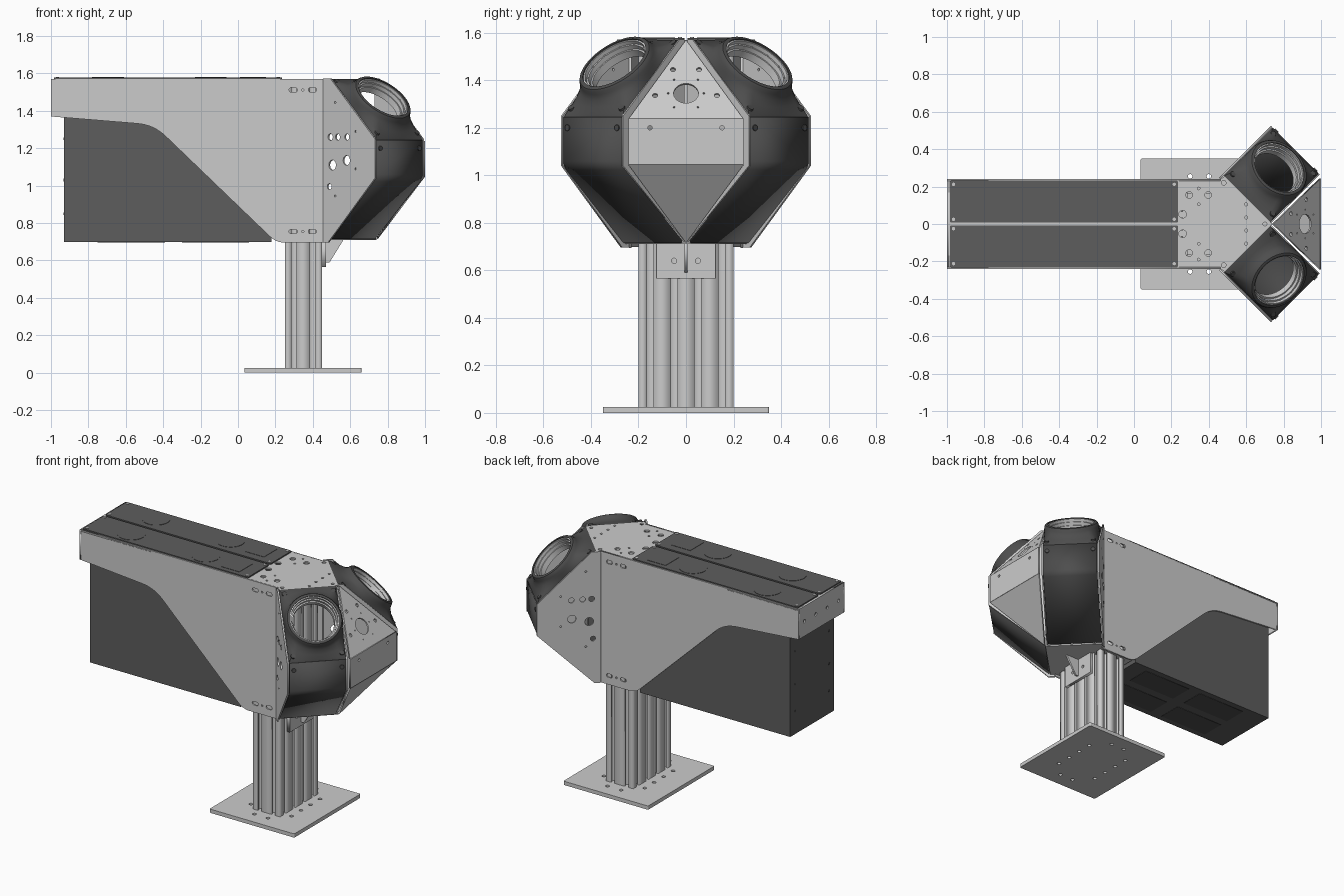
import bpy, bmesh
from math import sin, cos, pi, tan
from mathutils import Matrix, Vector as V

if "Cube" in bpy.data.objects:
    bpy.data.objects.remove(bpy.data.objects["Cube"])


def material(name, v):
    m = bpy.data.materials.new(name)
    m.diffuse_color = (v, v, v, 1)
    m.use_nodes = True
    m.node_tree.nodes["Principled BSDF"].inputs["Base Color"].default_value = m.diffuse_color
    return m


DARK = material("dark_panel", 0.11)
BLACK = material("black_shell", 0.075)


def finish(name, bm, M=Matrix(), mat=None, mirror=False, smooth=False):
    bmesh.ops.remove_doubles(bm, verts=bm.verts, dist=1e-5)
    bmesh.ops.recalc_face_normals(bm, faces=bm.faces)
    bm.transform(M)
    me = bpy.data.meshes.new(name)
    bm.to_mesh(me)
    bm.free()
    ob = bpy.data.objects.new(name, me)
    bpy.context.collection.objects.link(ob)
    if mat:
        me.materials.append(mat)
    if mirror:
        mod = ob.modifiers.new("mirror", 'MIRROR')
        mod.use_axis = (False, True, False)
        mod.use_mirror_merge = False
    if smooth:
        bpy.ops.object.select_all(action='DESELECT')
        ob.select_set(True)
        bpy.context.view_layer.objects.active = ob
        bpy.ops.object.shade_smooth_by_angle(angle=0.6)
    return ob


def frame(o, x, y):
    x, y = V(x).normalized(), V(y).normalized()
    z = x.cross(y)
    return Matrix.Translation(o) @ Matrix((x, y, z)).transposed().to_4x4()


def rounded(pts):
    """Polygon whose points may carry a third value: the corner radius."""
    out = []
    for i, p in enumerate(pts):
        c = V(p[:2])
        if len(p) < 3:
            out.append(c)
            continue
        a = (V(pts[i - 1][:2]) - c).normalized()
        b = (V(pts[(i + 1) % len(pts)][:2]) - c).normalized()
        d = p[2] / tan(a.angle(b) / 2)
        for k in range(9):
            t = k / 8
            out.append(c + a * d * (1 - t) ** 2 + b * d * t ** 2)
    return out


def circle(x, y, r, slot=0, n=20):
    return [V((x + r * cos(t) + (slot if cos(t) > 0 else -slot), y + r * sin(t)))
            for t in ((k + .5) * 2 * pi / n for k in range(n))]


def plate(name, outline, M, thick, holes=(), **kw):
    """Flat sheet with holes; its outer face lies on the frame's XY plane."""
    cu = bpy.data.curves.new(name, 'CURVE')
    cu.dimensions, cu.fill_mode, cu.extrude = '2D', 'BOTH', thick / 2
    for loop in [rounded(outline)] + list(holes):
        s = cu.splines.new('POLY')
        s.points.add(len(loop) - 1)
        s.use_cyclic_u = True
        for q, p in zip(s.points, loop):
            q.co = (p[0], p[1], 0, 1)
    tmp = bpy.data.objects.new("tmp", cu)
    bpy.context.collection.objects.link(tmp)
    me = bpy.data.meshes.new_from_object(tmp.evaluated_get(bpy.context.evaluated_depsgraph_get()))
    bpy.data.objects.remove(tmp)
    bm = bmesh.new()
    bm.from_mesh(me)
    return finish(name, bm, M @ Matrix.Translation((0, 0, -thick / 2)), **kw)


def rect(x0, x1, y0, y1, *r):
    return [(x0, y0, *r), (x1, y0, *r), (x1, y1, *r), (x0, y1, *r)]


def flat(z):
    return Matrix.Translation((0, 0, z))


def pins(name, spots, r, h, M, **kw):
    bm = bmesh.new()
    for p in spots:
        bmesh.ops.create_cone(bm, cap_ends=True, segments=16, radius1=r, radius2=r, depth=h,
                              matrix=Matrix.Translation(p))
    return finish(name, bm, M, **kw)


SIDES = (-1, 1)

# Base plate and slotted column
base_holes = [circle(x, s * .255, .012) for x in (.3, .4) for s in SIDES]
base_holes += [circle(x, y, .012) for x in (.2, .5) for y in (-.15, -.05, .05, .15)]
plate("base_plate", rect(.035, .66, -.35, .35, .01), flat(.025), .025, base_holes)


def slotted(a, b, n):
    """One side of the column section with n T-slots between corners a and b."""
    a, b = V(a), V(b)
    d = (b - a).normalized()
    inn, out = V((-d.y, d.x)), [a]
    for k in range(n):
        c = a + d * (.05 + .1 * k)
        out += [c + d * u + inn * w for u, w in
                ((-.014, 0), (-.014, .012), (-.027, .012), (-.027, .02), (-.014, .034),
                 (.014, .034), (.027, .02), (.027, .012), (.014, .012), (.014, 0))]
    return out


corners = rect(.25, .45, -.2, .2)
section = [p for i in range(4) for p in slotted(corners[i], corners[(i + 1) % 4], (2, 4, 2, 4)[i])]
plate("column", section, flat(1.55), 1.525)

# Support bracket under the head
FRONT = lambda x: frame((x, 0, 0), (0, 1, 0), (0, 0, 1))
plate("bracket_plate", rect(-.125, .125, .565, .72), FRONT(.47), .02,
      [circle(s * .05, .64, .011) for s in SIDES])
plate("bracket_gusset", [(.47, .59), (.49, .59), (.57, .72), (.47, .72)],
      frame((0, -.006, 0), (1, 0, 0), (0, 0, 1)), .012)

# Long side plates, rear end and deck
slots = [h for z in (1.512, .755) for h in (circle(.295, z, .012, .01), circle(.398, z, .012, .01),
                                           circle(.346, z, .006))]
plate("side_plate", [(-1, 1.57), (-1, 1.37), (-.45, 1.325, .25), (.205, .695, .12), (.462, .695), (.462, 1.57)],
      frame((0, -.24, 0), (1, 0, 0), (0, 0, 1)), .01, slots, mirror=True)
plate("rear_end_plate", rect(-.24, .24, 1.37, 1.57), frame((-1, 0, 0), (0, -1, 0), (0, 0, 1)), .01,
      [circle(y, 1.47, .011) for y in (-.18, -.06, .06, .18)])
deck_holes = []
for s in SIDES:
    deck_holes += [circle(x, s * y, r) for x, y, r in
                   ((.295, .155, .018), (.397, .155, .018), (.346, .105, .007), (.346, .19, .007), (.48, .22, .012),
                    (.6, .105, .008), (.6, .035, .008), (.26, .052, .02))]
nose = [(.462, -.24), (.485, -.255), (.74, 0), (.485, .255), (.462, .24)]
plate("deck", [(-.99, .24), (-.99, -.24)] + nose, flat(1.57), .01, deck_holes + [circle(.7, 0, .01)])
plate("head_floor", [(.2, .235), (.2, -.235)] + nose, flat(.72), .01)

# Dark deck covers with access lids and corner screws
plate("deck_cover", rect(-.985, .235, .007, .232, .01), flat(1.578), .008, mat=DARK, mirror=True)
for i, x in enumerate((-.695, -.145)):
    plate("round_lid_%d" % i, circle(x, .13, .085, n=40), flat(1.58), .003, mat=DARK, mirror=True)
plate("square_lid", rect(.01, .15, .06, .2), flat(1.58), .003, mat=DARK, mirror=True)
pins("deck_screws", [(x, y, 1.578) for x in (-.965, .215) for y in (.025, .212)], .009, .006, Matrix(), mirror=True)

# Cabinet hung below the deck
bm = bmesh.new()
bmesh.ops.create_cube(bm, matrix=Matrix.LocRotScale(V((-.375, 0, 1.128)), None, V((1.11, .46, .86))))
finish("cabinet", bm, mat=DARK)
for i, x in enumerate((-.75, -.3)):
    plate("cabinet_hatch_%d" % i, rect(x, x + .36, .03, .19), flat(.699), .003, mat=BLACK, mirror=True)
pins("cabinet_screws", [(s * .18, z, 0) for s in SIDES for z in (.85, 1.03, 1.25)], .007, .006,
     frame((-.93, 0, 0), (0, -1, 0), (0, 0, 1)), mat=BLACK)

# Head frame: w runs along the inner edge, d points out diagonally
W, LOW, MID, HIGH, TOP = .36, .72, 1.04, 1.245, 1.57
w, d = V((1, -1, 0)).normalized(), V((1, 1, 0)).normalized()
O = V((.48, .26, 0))
POD = frame(O, w, d)

# Diagonal cheek plates on both ends of each pod
cheek = [(.03, 1.572), (.366, 1.25), (.366, 1.04), (.012, .697)]
cheek_holes = [circle(*h) for h in (
    (.03, 1.26, .018), (.085, 1.26, .017), (.155, 1.26, .017), (.045, 1.11, .027), (.152, 1.135, .026),
    (.022, .995, .016), (.065, 1.445, .006), (.065, .945, .006), (.22, 1.29, .006), (.22, 1.09, .006))]
plate("outer_cheek", [(-.028, .697), (-.028, 1.572)] + cheek, frame(O, d, (0, 0, 1)), .01, cheek_holes, mirror=True)
plate("inner_cheek", [(0, .72), (0, 1.572)] + cheek[:3], frame(O + w * W, d, (0, 0, 1)), .008, mirror=True)

# Pod lower shell: bent sheet with softened bends
bm = bmesh.new()
prof = [(.005, LOW), (W, MID), (W, HIGH)]
rows = [[bm.verts.new((a, b, z)) for b, z in prof] for a in (.004, W - .01)]
for k in range(2):
    bm.faces.new((rows[0][k], rows[1][k], rows[1][k + 1], rows[0][k + 1]))
bend = bm.edges.get((rows[0][1], rows[1][1]))
bmesh.ops.bevel(bm, geom=[bend], offset=.02, segments=4, affect='EDGES', profile=.5)
shell = finish("pod_shell", bm, POD, BLACK, True, True)
sol = shell.modifiers.new("thickness", 'SOLIDIFY')
sol.thickness, sol.offset = .012, 0

# Pod hood: square base blending to a round port on the upper slope
rise = TOP - HIGH
half = V((W, rise)).length / 2
SLOPE = POD @ frame((W / 2, W / 2, (TOP + HIGH) / 2), (1, 0, 0), (0, W, -rise))


def loft(name, levels, mat):
    """levels: (height, radius, blend) with blend 0 = rectangle, 1 = circle."""
    bm, N, prev = bmesh.new(), 64, None
    for h, r, f in levels:
        ring = []
        for k in range(N):
            c, s = cos(2 * pi * k / N), sin(2 * pi * k / N)
            m = max(abs(c), abs(s))
            box = V((c / m * (W / 2 - .003), s / m * half, h))
            ring.append(bm.verts.new(box.lerp(V((r * c, r * s, h)), f)))
        if prev:
            for k in range(N):
                j = (k + 1) % N
                bm.faces.new((prev[k], prev[j], ring[j], ring[k]))
        prev = ring
    return finish(name, bm, SLOPE, mat, True, True)


loft("pod_hood", [(0, .176, 0), (.01, .176, .15), (.025, .176, .5), (.045, .176, .85), (.065, .175, 1),
                  (.078, .172, 1), (.087, .166, 1), (.09, .158, 1), (.09, .15, 1), (.07, .15, 1)], BLACK)
loft("port_ring", [(.084, .151, 1), (.084, .143, 1), (.066, .143, 1), (.066, .135, 1), (.045, .135, 1),
                   (.045, .127, 1), (.01, .127, 1), (.01, .15, 1), (.084, .151, 1)], None)
pins("port_screws", [(.139 * cos(k * pi / 6), .139 * sin(k * pi / 6), .067) for k in range(12)], .004, .004,
     SLOPE, mirror=True)
pins("hood_screws", [(s * .15, t * .205, .012) for s in SIDES for t in SIDES], .015, .02, SLOPE, mat=BLACK, mirror=True)
pins("shell_screws", [(a, 1.2, 0) for a in (.03, W - .035)], .013, .022,
     POD @ frame((0, W, 0), (1, 0, 0), (0, 0, 1)), mat=BLACK, mirror=True)

# Light nose panels between the pods
up, dn = V((-.25, 0, .33)), V((.25, 0, .33))
tri_holes = [circle(0, -.282, .052, n=32)]
for s in SIDES:
    tri_holes += [circle(s * x, y, r) for x, y, r in
                  ((.055, -.157, .011), (.13, -.293, .011), (.075, -.282, .004), (.05, -.21, .004), (.05, -.355, .004))]
plate("nose_upper", [(0, 0), (-.24, -.414), (.24, -.414)], frame((.745, 0, 1.57), (0, 1, 0), up), .01, tri_holes)
plate("nose_middle", rect(-.243, .243, 1.045, 1.24), FRONT(1), .01, [circle(s * .152, 1.2, .009) for s in SIDES])
plate("nose_lower", [(0, 0), (.243, .414), (-.243, .414)], frame((.748, 0, .715), (0, 1, 0), dn), .01)
